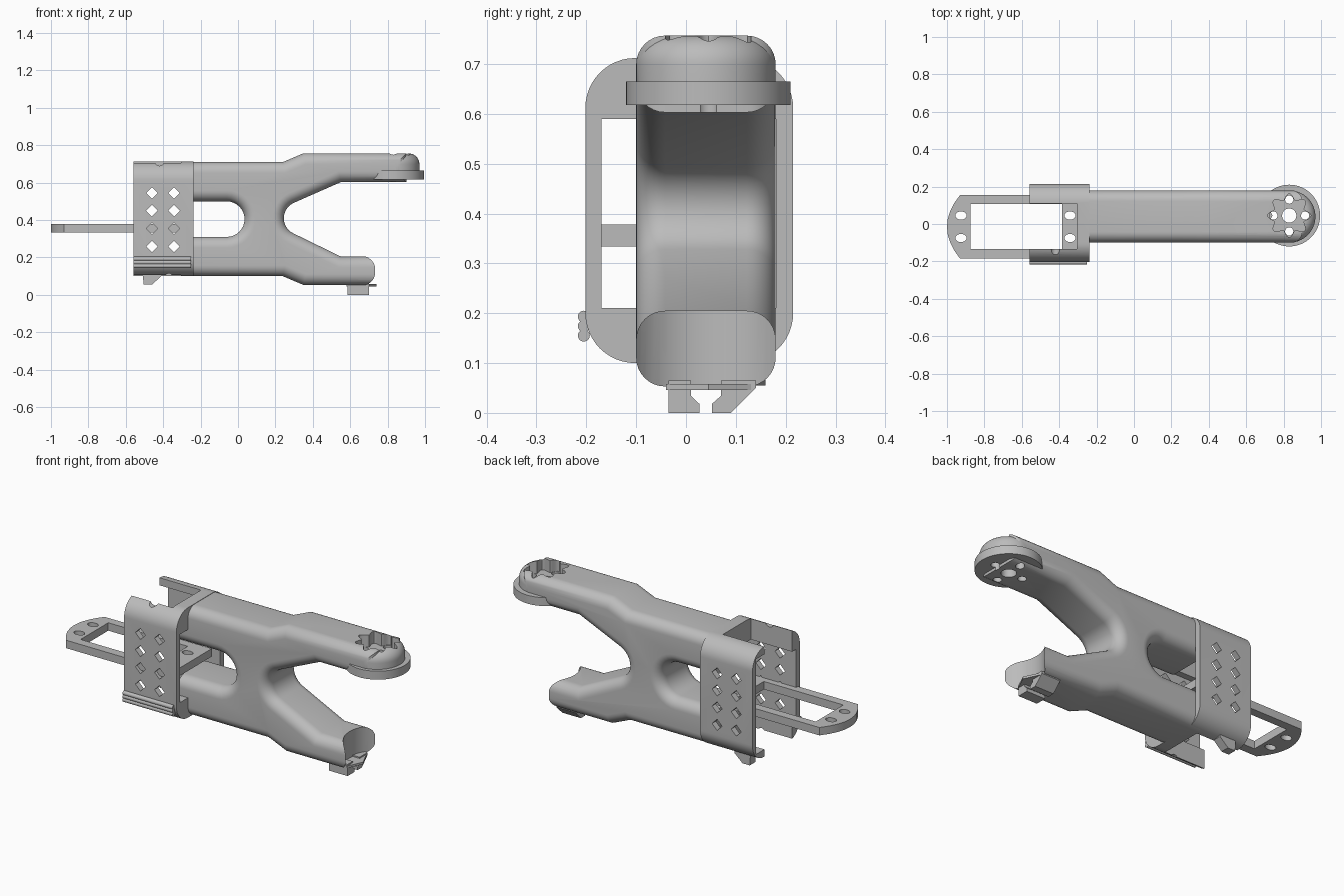
import bpy, bmesh, math
from mathutils import Vector

if "Cube" in bpy.data.objects:
    bpy.data.objects.remove(bpy.data.objects["Cube"], do_unlink=True)

grey = bpy.data.materials.new("plain grey")
grey.use_nodes = True
grey.diffuse_color = (0.5, 0.5, 0.5, 1)
grey.node_tree.nodes["Principled BSDF"].inputs["Base Color"].default_value = (0.5, 0.5, 0.5, 1)

PLACE = {
    "x": lambda a, b, d: (d, a, b),
    "y": lambda a, b, d: (a, d, b),
    "z": lambda a, b, d: (a, b, d),
}


def prism(name, pts, axis, lo, hi, bevel=0.0, top_only=False):
    """Extrude a 2D outline along an axis, optionally rounding its rims."""
    bm = bmesh.new()
    put = PLACE[axis]
    low = [bm.verts.new(put(a, b, lo)) for a, b in pts]
    high = [bm.verts.new(put(a, b, hi)) for a, b in pts]
    caps = [bm.faces.new(low), bm.faces.new(high)]
    for i in range(len(pts)):
        j = (i + 1) % len(pts)
        bm.faces.new((low[i], low[j], high[j], high[i]))
    bmesh.ops.recalc_face_normals(bm, faces=bm.faces)
    if bevel:
        rims = [e for f in (caps[1:] if top_only else caps) for e in f.edges]
        bmesh.ops.bevel(bm, geom=rims, offset=bevel, segments=8, profile=0.5,
                        affect="EDGES", clamp_overlap=False)
    mesh = bpy.data.meshes.new(name)
    bm.to_mesh(mesh)
    bm.free()
    mesh.materials.append(grey)
    ob = bpy.data.objects.new(name, mesh)
    bpy.context.collection.objects.link(ob)
    return ob


def arc(cx, cy, r, start, end, n=12):
    return [(cx + r * math.cos(math.radians(start + (end - start) * i / n)),
             cy + r * math.sin(math.radians(start + (end - start) * i / n)))
            for i in range(n + 1)]


def circle(cx, cy, r, n=32):
    return arc(cx, cy, r, 0, 360, n)[:-1]


def rect(a0, b0, a1, b1):
    return [(a0, b0), (a1, b0), (a1, b1), (a0, b1)]


def cut(targets, cutters):
    """Subtract the cutters from each target, then discard them."""
    for ob in targets:
        for c in cutters:
            c.hide_render = True
            m = ob.modifiers.new("cut", "BOOLEAN")
            m.operation, m.solver, m.object = "DIFFERENCE", "EXACT", c
            bpy.context.view_layer.objects.active = ob
            bpy.ops.object.modifier_apply(modifier=m.name)
    for c in cutters:
        bpy.data.objects.remove(c, do_unlink=True)


CX, CY = 0.83, 0.045      # pivot of the round head
Y0, Y1 = -0.1, 0.18       # body depth

# Body: two rounded arms joined in the middle, forked at both ends
outline = [(-0.4, 0.71), (0.24, 0.71), (0.35, 0.757), (0.9, 0.757), (0.9, 0.603), (0.55, 0.603)]
outline += arc(0.335, 0.41, 0.09, 115, 245)
outline += [(0.55, 0.205), (0.8, 0.205), (0.8, 0.053), (0.35, 0.053), (0.24, 0.1), (-0.4, 0.1)]
outline += [(-0.4, 0.31)] + arc(-0.06, 0.405, 0.095, -90, 90, 16) + [(-0.4, 0.5)]
body = prism("forked_body", outline, "y", Y0, Y1, 0.058)
cut([body], [
    prism("tip_cutter", circle(CX, CY, 0.175, 64), "z", -0.1, 0.5),
    prism("end_cutter", rect(-0.6, -0.5, -0.3, 0.5), "z", -0.1, 1),
])

# Round head, its flange disc, and the lobed recess with screw holes
head = prism("round_head", circle(CX, (Y0 + Y1) / 2, 0.14, 64), "z", 0.64, 0.757, 0.058, True)
disc = prism("head_disc", circle(CX, CY, 0.165, 64), "z", 0.618, 0.665)
lobes = []
for i in range(96):
    a = math.tau * i / 96
    r = 0.1 + 0.016 * math.cos(8 * a)
    lobes.append((CX + r * math.cos(a), CY + r * math.sin(a)))
holes = [prism("centre_hole", circle(CX, CY, 0.038), "z", 0.5, 0.9)]
for i in range(4):
    a = math.pi / 2 * i
    holes.append(prism("screw_hole", circle(CX + 0.085 * math.cos(a), CY + 0.085 * math.sin(a), 0.022, 20),
                       "z", 0.5, 0.9))
cut([body, head, disc], [prism("recess", lobes, "z", 0.69, 0.9)] + holes)

# Bracket: rounded sleeve opened into two side panels
R = 0.1
yl, yh, zl, zh = -0.202, 0.215, 0.1, 0.712
sleeve = (arc(yh - R, zh - R, R, 0, 90) + arc(yl + R, zh - R, R, 90, 180)
          + arc(yl + R, zl + R, R, 180, 270) + arc(yh - R, zl + R, R, 270, 360))
bracket = prism("bracket", sleeve, "x", -0.56, -0.238)
cutters = [
    prism("slot", rect(-0.6, -0.135, -0.305, 0.11), "z", 0, 1),
    prism("window", rect(-0.17, 0.21, 0.181, 0.59), "x", -0.7, 0),
    prism("back_hollow", rect(0.1, 0.14, 0.182, 0.67), "x", -0.7, -0.305),
    prism("top_notch", circle(-0.42, 0.715, 0.025, 20), "y", -0.3, -0.12),
    prism("bottom_notch", circle(-0.37, 0.095, 0.02, 20), "y", -0.3, -0.12),
]
d = 0.031
for x in (-0.46, -0.342):
    for z in (0.545, 0.45, 0.355, 0.258):
        cutters.append(prism("diamond", [(x - d, z), (x, z - d), (x + d, z), (x, z + d)], "y", -0.3, 0.3))
cut([bracket], cutters)

# Grip ribs low on the front panel
for i in range(3):
    prism("grip_rib_%d" % (i + 1), circle(-0.205, 0.155 + 0.019 * i, 0.012, 16), "x", -0.56, -0.252)

# Sliding frame with rounded outer end
yc = -0.015
frame = [(-0.27, yc + 0.17)] + [(-1 + 0.07 * t * t, yc + 0.17 * t)
                                for t in (1, 0.75, 0.5, 0.25, 0, -0.25, -0.5, -0.75, -1)] + [(-0.27, yc - 0.17)]
slider = prism("sliding_frame", frame, "z", 0.334, 0.378)
cutters = [prism("frame_window", rect(-0.875, -0.135, -0.385, 0.108), "z", 0, 1)]
for x in (-0.925, -0.342):
    for y in (yc - 0.06, yc + 0.06):
        oval = [(x + 0.03 * a, y + 0.022 * b) for a, b in circle(0, 0, 1, 20)]
        cutters.append(prism("frame_hole", oval, "z", 0, 1))
cut([slider], cutters)

# Clip under the lower arm, with its thin tongue
prism("clip_front_hook", [(-0.035, 0), (0.027, 0), (0.027, 0.018), (0.01, 0.034), (0.01, 0.065), (-0.035, 0.065)],
      "x", 0.585, 0.7)
prism("clip_back_hook", [(0.052, 0), (0.09, 0), (0.14, 0.05), (0.14, 0.065), (0.07, 0.065), (0.07, 0.034),
                         (0.052, 0.018)], "x", 0.585, 0.7)
prism("clip_tongue", [(0.58, -0.04), (0.7, -0.04), (0.74, 0.045), (0.7, 0.13), (0.58, 0.13)], "z", 0.046, 0.058)

# Catch under the bracket
prism("bracket_catch", [(-0.51, 0.13), (-0.505, 0.055), (-0.46, 0.055), (-0.41, 0.1), (-0.41, 0.13)],
      "y", 0.112, 0.16)

# Smooth shading with crisp edges
bpy.ops.object.select_all(action="DESELECT")
for ob in bpy.context.scene.objects:
    if ob.type == "MESH":
        ob.select_set(True)
        bpy.context.view_layer.objects.active = ob
bpy.ops.object.shade_smooth_by_angle(angle=math.radians(30))
